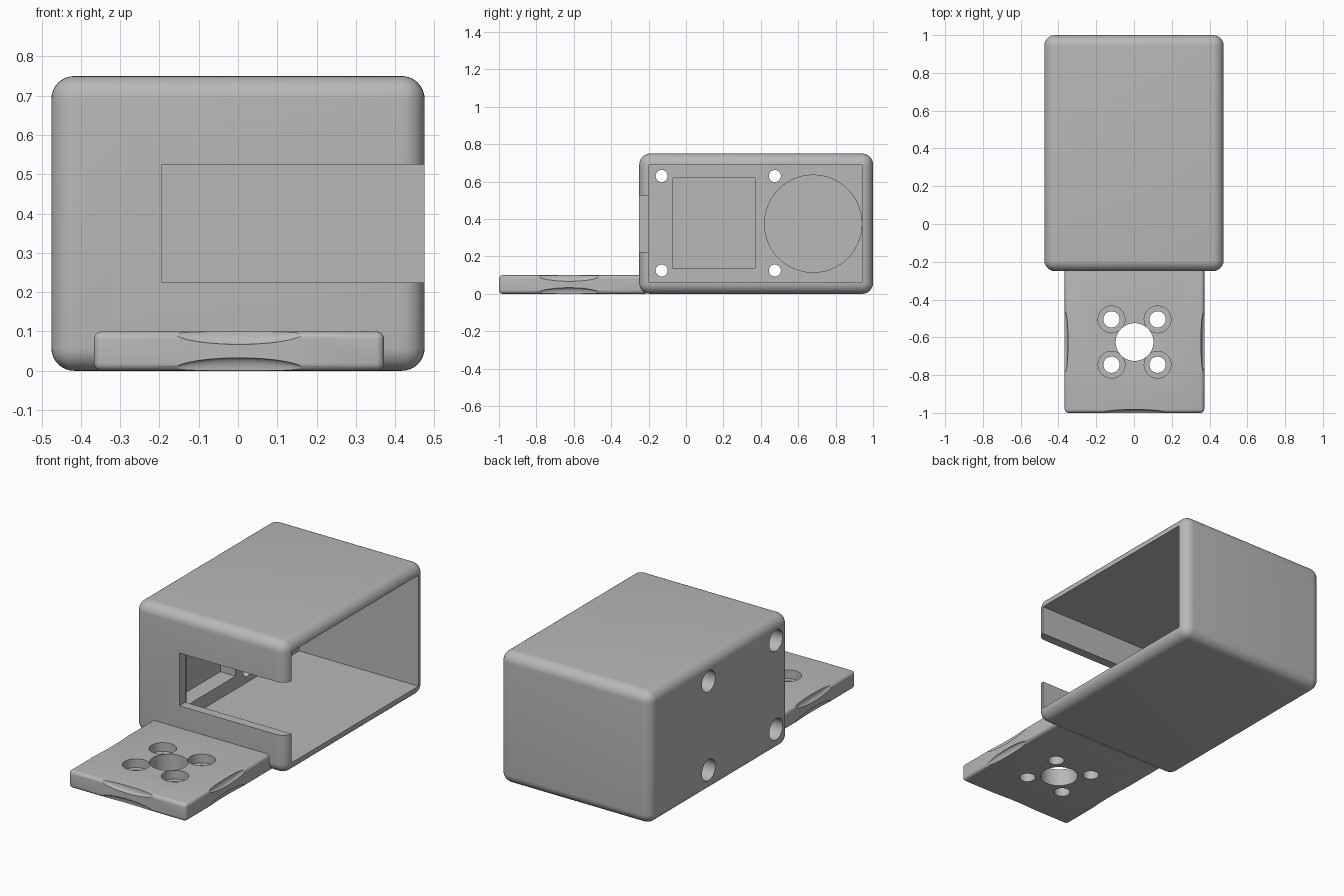
import bpy, math

if "Cube" in bpy.data.objects:
    bpy.data.objects.remove(bpy.data.objects["Cube"])

grey = bpy.data.materials.new("plain grey")
grey.diffuse_color = (0.48, 0.48, 0.48, 1)
grey.use_nodes = True
grey.node_tree.nodes["Principled BSDF"].inputs["Base Color"].default_value = grey.diffuse_color


def box(name, x, y, z):
    """Axis-aligned box from three (min, max) pairs."""
    bpy.ops.mesh.primitive_cube_add(size=1, location=[(a + b) / 2 for a, b in (x, y, z)])
    ob = bpy.context.object
    ob.name = name
    ob.scale = [b - a for a, b in (x, y, z)]
    bpy.ops.object.transform_apply(location=True, rotation=True, scale=True)
    return ob


def cylinder(name, r, depth, loc, axis="Z", n=48):
    rot = (0, math.pi / 2, 0) if axis == "X" else (0, 0, 0)
    bpy.ops.mesh.primitive_cylinder_add(vertices=n, radius=r, depth=depth, location=loc, rotation=rot)
    ob = bpy.context.object
    ob.name = name
    bpy.ops.object.transform_apply(location=True, rotation=True, scale=True)
    return ob


def ellipsoid(loc, radii):
    bpy.ops.mesh.primitive_uv_sphere_add(segments=48, ring_count=24, radius=1, location=loc)
    ob = bpy.context.object
    ob.scale = radii
    bpy.ops.object.transform_apply(location=True, rotation=True, scale=True)
    return ob


def apply_mod(ob, mod):
    bpy.context.view_layer.objects.active = ob
    bpy.ops.object.modifier_apply(modifier=mod.name)


def bevel(ob, width, segments):
    m = ob.modifiers.new("round", "BEVEL")
    m.width, m.segments = width, segments
    apply_mod(ob, m)


def cut(ob, cutter):
    m = ob.modifiers.new("cut", "BOOLEAN")
    m.operation, m.solver, m.object = "DIFFERENCE", "EXACT", cutter
    apply_mod(ob, m)
    bpy.data.objects.remove(cutter)


def finish(ob):
    ob.data.materials.clear()
    ob.data.materials.append(grey)
    bpy.ops.object.select_all(action="DESELECT")
    ob.select_set(True)
    bpy.context.view_layer.objects.active = ob
    bpy.ops.object.shade_smooth_by_angle(angle=math.radians(30))


# Housing: rounded box, open on the right
housing = box("housing", (-0.475, 0.475), (-0.25, 1.0), (0, 0.75))
bevel(housing, 0.058, 8)
inner = -0.275
cut(housing, box("cavity", (inner, 0.7), (-0.197, 0.942), (0.06, 0.69)))
# Slot in the front wall, running out through the open side
cut(housing, box("slot", (-0.193, 0.7), (-0.4, -0.15), (0.225, 0.525)))
# Square and round pockets in the thick left wall
cut(housing, box("square_pocket", (inner - 0.095, 0), (-0.07, 0.37), (0.135, 0.62)))
cut(housing, cylinder("round_pocket", 0.26, 0.2, (inner + 0.005, 0.68, 0.375), "X", 96))
# Counterbored screw holes through the left wall
for y in (-0.13, 0.475):
    for z in (0.125, 0.63):
        cut(housing, cylinder("hole", 0.032, 0.6, (-0.4, y, z), "X"))
        cut(housing, cylinder("counterbore", 0.06, 0.2, (-0.475, y, z), "X"))
finish(housing)

# Mounting plate in front of the housing
plate = box("mounting_plate", (-0.367, 0.372), (-1.0, -0.2), (0, 0.1))
bevel(plate, 0.02, 5)
# Shallow hollows along the free edges
for z in (0, 0.1):
    cut(plate, ellipsoid((0.0025, -1.0, z), (0.17, 0.018, 0.033)))
    for x in (-0.367, 0.372):
        cut(plate, ellipsoid((x, -0.625, z), (0.018, 0.17, 0.033)))
# Centre bore and four counterbored bolt holes
cut(plate, cylinder("bore", 0.1, 0.4, (0.003, -0.625, 0.05), n=64))
for x in (-0.119, 0.125):
    for y in (-0.745, -0.505):
        cut(plate, cylinder("bolt_hole", 0.043, 0.4, (x, y, 0.05)))
        cut(plate, cylinder("bolt_recess", 0.071, 0.1, (x, y, 0.1)))
# Trim the plate's hidden end flush with the housing's inner front wall
cut(plate, box("trim", (-1, 1), (-0.215, 0.2), (-0.5, 0.5)))
finish(plate)
